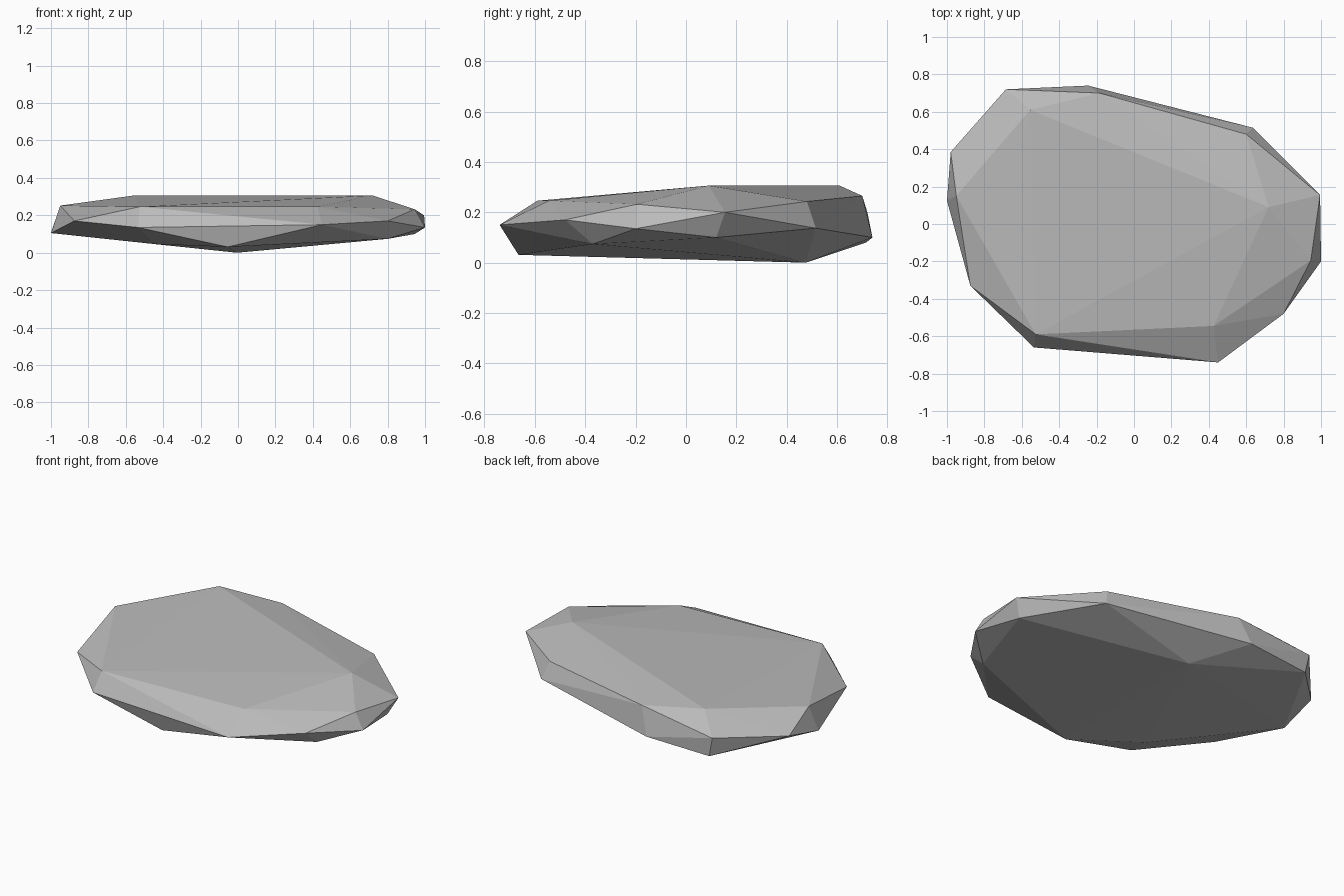
import bpy, bmesh

if "Cube" in bpy.data.objects:
    bpy.data.objects.remove(bpy.data.objects["Cube"])

# Corner points of a flat, faceted stone, grouped by level
crown = [(-.555, .61, .306), (.72, .09, .306), (-.185, .70, .265), (.60, .48, .243),
         (.945, -.195, .232), (.425, -.545, .246), (-.525, -.59, .246), (-.95, .15, .252)]
girdle = [(-.685, .72, .20), (-.245, .74, .10), (.635, .515, .137), (.995, .155, .20),
          (1.0, -.20, .135), (.80, -.48, .17), (.45, -.74, .15), (-.535, -.66, .135),
          (-.875, -.33, .17), (-1.0, .125, .105), (-.98, .385, .165)]
base = [(-.66, .715, .08), (-.005, .475, 0), (.945, .12, .10), (.80, -.37, .074),
        (-.055, -.665, .031), (-.445, -.42, .046)]

# Flat-faced convex shell around the points
bm = bmesh.new()
for p in crown + girdle + base:
    bm.verts.new(p)
bmesh.ops.convex_hull(bm, input=bm.verts[:])
loose = [v for v in bm.verts if not v.link_faces]
bmesh.ops.delete(bm, geom=loose, context='VERTS')
bmesh.ops.recalc_face_normals(bm, faces=bm.faces[:])

mesh = bpy.data.meshes.new("flat_stone")
bm.to_mesh(mesh)
bm.free()
stone = bpy.data.objects.new("flat_stone", mesh)
bpy.context.collection.objects.link(stone)

# Plain grey stone
grey = bpy.data.materials.new("stone_grey")
grey.diffuse_color = (0.5, 0.5, 0.5, 1)
grey.use_nodes = True
grey.node_tree.nodes["Principled BSDF"].inputs["Base Color"].default_value = grey.diffuse_color
mesh.materials.append(grey)
